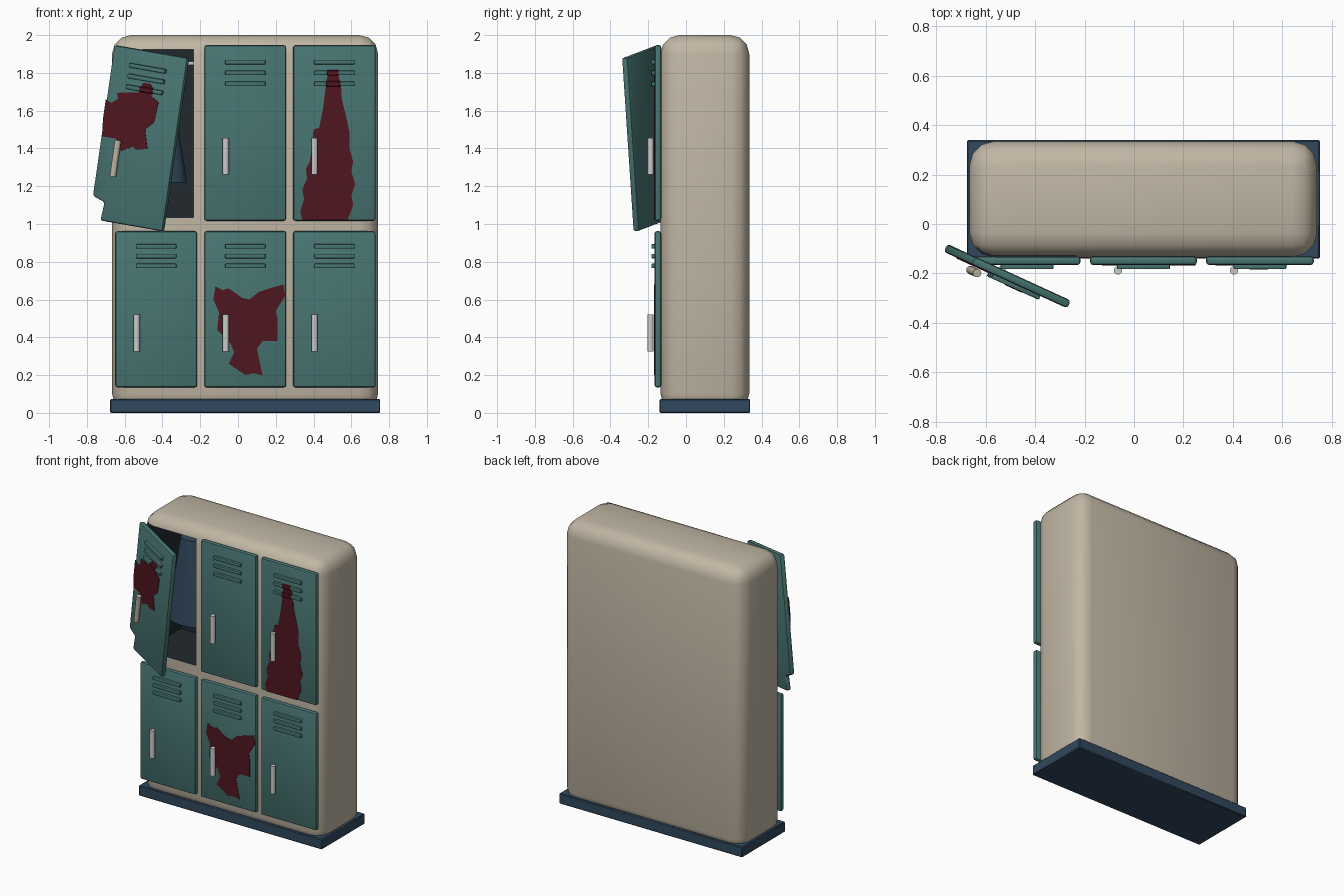
import bpy, bmesh, math
from mathutils import Matrix, Vector

if "Cube" in bpy.data.objects:
    bpy.data.objects.remove(bpy.data.objects["Cube"])


def material(name, r, g, b):
    m = bpy.data.materials.new(name)
    m.diffuse_color = (r, g, b, 1)
    m.use_nodes = True
    m.node_tree.nodes["Principled BSDF"].inputs["Base Color"].default_value = m.diffuse_color
    return m


CREAM = material("cream_paint", .53, .47, .37)
TEAL = material("teal_paint", .065, .18, .17)
NAVY = material("navy", .03, .065, .11)
DARK = material("dark_interior", .016, .022, .028)
RED = material("dark_red", .08, .008, .014)


def finish(bm, name, mat=None, smooth=True, matrix=None):
    bmesh.ops.recalc_face_normals(bm, faces=bm.faces)
    me = bpy.data.meshes.new(name)
    bm.to_mesh(me)
    bm.free()
    ob = bpy.data.objects.new(name, me)
    bpy.context.collection.objects.link(ob)
    if mat:
        me.materials.append(mat)
    if matrix:
        ob.matrix_world = matrix
    if smooth:
        shade(ob)
    return ob


def shade(ob):
    bpy.ops.object.select_all(action='DESELECT')
    ob.select_set(True)
    bpy.context.view_layer.objects.active = ob
    bpy.ops.object.shade_smooth_by_angle(angle=math.radians(40))


def box(name, lo, hi, mat=None, bevel=0, seg=2, smooth=True, matrix=None):
    lo, hi = Vector(lo), Vector(hi)
    bm = bmesh.new()
    bmesh.ops.create_cube(bm, size=1, matrix=Matrix.Translation((lo + hi) / 2)
                          @ Matrix.Diagonal((*(hi - lo), 1)))
    if bevel:
        bmesh.ops.bevel(bm, geom=bm.edges[:], offset=bevel, segments=seg,
                        profile=.5, affect='EDGES')
    return finish(bm, name, mat, smooth, matrix)


def plate(name, outline, y_front, y_back, mat, bevel=0, matrix=None):
    """Extrude an x-z outline along y."""
    bm = bmesh.new()
    face = bm.faces.new([bm.verts.new((x, y_front, z)) for x, z in outline])
    ext = bmesh.ops.extrude_face_region(bm, geom=[face])
    verts = [v for v in ext['geom'] if isinstance(v, bmesh.types.BMVert)]
    bmesh.ops.translate(bm, verts=verts, vec=(0, y_back - y_front, 0))
    if bevel:
        bmesh.ops.bevel(bm, geom=bm.edges[:], offset=bevel, segments=2,
                        profile=.5, affect='EDGES')
    return finish(bm, name, mat, True, matrix)


def cone(name, r1, r2, depth, matrix, mat=None, sides=16):
    bm = bmesh.new()
    bmesh.ops.create_cone(bm, cap_ends=True, segments=sides, radius1=r1,
                          radius2=r2, depth=depth)
    return finish(bm, name, mat, True, matrix)


# Rounded cabinet with one open compartment
body = box("cabinet_body", (-.667, -.135, .002), (.742, .335, 2), CREAM, .1, 3, False)
body.data.materials.append(DARK)
cutter = box("compartment_cutter", (-.635, -.3, 1.035), (-.235, .27, 1.925), CREAM, smooth=False)
cutter.data.materials.append(DARK)
for p in cutter.data.polygons:
    p.material_index = 1
mod = body.modifiers.new("compartment", 'BOOLEAN')
mod.object = cutter
mod.operation = 'DIFFERENCE'
mod.solver = 'EXACT'
bpy.context.view_layer.objects.active = body
bpy.ops.object.modifier_apply(modifier=mod.name)
bpy.data.objects.remove(cutter)
shade(body)

# Plinth
box("base_plinth", (-.677, -.14, 0), (.753, .34, .073), NAVY, .005, 1)

# Hanging coat and rail inside the open compartment
cone("hanging_coat", .16, .07, .58, Matrix.Translation((-.43, .08, 1.51))
     @ Matrix.Diagonal((1, .6, 1, 1)), NAVY, 12)
cone("coat_rail", .01, .01, .4, Matrix.Translation((-.435, .08, 1.85))
     @ Matrix.Rotation(math.pi / 2, 4, 'Y'))

# The hanging door swings outward and sags about its upper hinge corner
pivot = Vector((-.65, -.148, 1.947))
OPEN = (Matrix.Translation(pivot) @ Matrix.Rotation(math.radians(-24.6), 4, 'Z')
        @ Matrix.Rotation(math.radians(9), 4, 'Y') @ Matrix.Translation(-pivot))

# Doors with vents and handles
columns = [("left", -.65, -.217), ("middle", -.178, .255), ("right", .292, .728)]
rows = [("lower", .135, .962, (.882, .83, .778), .423),
        ("upper", 1.017, 1.947, (1.857, 1.80, 1.742), 1.358)]
for row, z0, z1, vents, handle_z in rows:
    for col, x0, x1 in columns:
        is_open = (row, col) == ("upper", "left")
        mx = OPEN if is_open else Matrix.Identity(4)
        tag = f"{row}_{col}"
        corner = [(x0, z0)]
        if is_open:  # broken lower corner
            corner = [(x0 + .063, z0), (x0 + .072, z0 + .099), (x0, z0 + .122)]
        plate(f"{tag}_door", corner + [(x0, z1), (x1, z1), (x1, z0)],
              -.166, -.131, TEAL, .012, mx)
        cx = (x0 + x1) / 2
        for i, z in enumerate(vents):
            box(f"{tag}_vent_{i + 1}", (cx - .107, -.183, z - .012),
                (cx + .107, -.155, z + .012), TEAL, .005, 2, True, mx)
        cone(f"{tag}_handle", .017, .017, .194,
             mx @ Matrix.Translation((x0 + .113, -.188, handle_z)),
             CREAM if is_open else None)

# Dark red stains, outlines in hundredths of a unit
splat_middle = [(-12, 67), (-8, 65), (-5, 66), (2, 61), (6, 60), (11, 64), (17, 66),
                (24, 68), (25, 62), (20, 54), (21, 50), (21, 38), (13, 38), (10, 34),
                (13, 20), (8, 21), (4, 20), (-5, 26), (-2, 32), (-4, 37), (-11, 44),
                (-10, 53), (-13, 60)]
trail_right = [(51, 181), (53, 179), (54.5, 174), (55, 166), (57, 158), (59, 149),
               (59, 140), (61, 133), (60, 128), (62, 121), (60, 115), (61, 110),
               (58, 102), (34, 102), (33, 107), (35, 113), (34, 118), (36.5, 124),
               (36, 129), (38, 133), (39, 140), (40, 150), (43, 151), (45, 161),
               (46, 169), (47, 177), (49, 181)]
splat_open = [(-64, 146), (-65, 155), (-65, 165.5), (-62, 164), (-58, 167), (-59, 170),
              (-55, 171), (-47, 172), (-45, 177.5), (-41, 178), (-37.5, 174),
              (-39.5, 171.5), (-34.5, 169), (-35.5, 158), (-40, 153.5), (-37, 143.5),
              (-43.5, 142), (-45.5, 143.5), (-52, 140), (-54, 143), (-56, 146)]
for name, pts, mx in (("middle_stain", splat_middle, None),
                      ("right_stain", trail_right, None),
                      ("open_door_stain", splat_open, OPEN)):
    plate(name, [(x / 100, z / 100) for x, z in pts], -.169, -.164, RED, 0, mx)

# Stained patches over the vents
for i, (x0, x1, z, mx) in enumerate([(.47, .535, 1.80, None), (.465, .545, 1.742, None),
                                     (-.46, -.38, 1.742, OPEN)]):
    box(f"vent_stain_{i + 1}", (x0, -.185, z - .014), (x1, -.165, z + .014),
        RED, .004, 1, True, mx)
